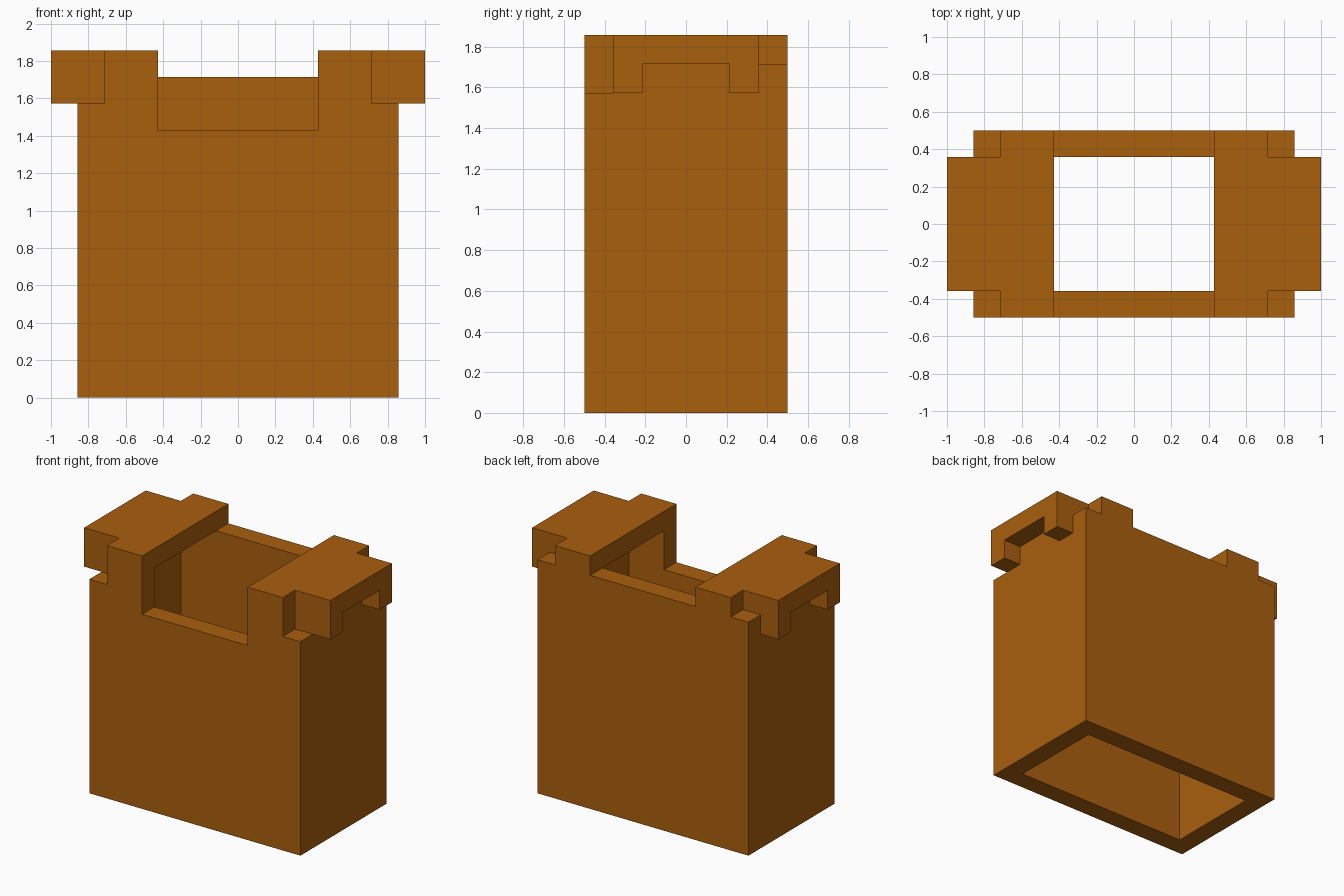
import bpy, bmesh

if "Cube" in bpy.data.objects:
    bpy.data.objects.remove(bpy.data.objects["Cube"])

U = 1 / 7  # the whole model sits on a grid of one seventh

# Solid blocks in grid units: x range (mirrored left/right), y range, z range
BLOCKS = [
    ((0, 6), (-3.5, -2.5), (0, 10)),    # front wall
    ((5, 6), (-3.5, -2.5), (0, 11)),    # front corner step
    ((3, 5), (-3.5, -2.5), (0, 13)),    # front collar post
    ((0, 6), (2.5, 3.5), (0, 12)),      # back wall
    ((3, 5), (2.5, 3.5), (0, 13)),      # back collar tab
    ((5, 6), (-2.5, 2.5), (0, 13)),     # side wall
    ((3, 7), (-2.5, 2.5), (12, 13)),    # shoulder slab
    ((6, 7), (-2.5, -1.5), (11, 13)),   # shoulder arch, front leg
    ((6, 7), (1.5, 2.5), (11, 13)),     # shoulder arch, back leg
]


def cuts(axis):
    vals = {v for b in BLOCKS for v in b[axis]}
    if axis == 0:
        vals |= {-v for v in vals}
    return sorted(vals)


CUTS = [cuts(a) for a in range(3)]


def solid(cell):
    """True if the grid cell lies inside any block."""
    if any(not 0 <= cell[a] < len(CUTS[a]) - 1 for a in range(3)):
        return False
    mid = [(CUTS[a][cell[a]] + CUTS[a][cell[a] + 1]) / 2 for a in range(3)]
    mid[0] = abs(mid[0])
    return any(all(b[a][0] < mid[a] < b[a][1] for a in range(3)) for b in BLOCKS)


# Weld the blocks into one clean skin: only faces between solid and empty
bm = bmesh.new()
verts = {}


def vert(idx):
    if idx not in verts:
        verts[idx] = bm.verts.new([CUTS[a][idx[a]] * U for a in range(3)])
    return verts[idx]


nx, ny, nz = (len(c) - 1 for c in CUTS)
for cell in [(i, j, k) for i in range(nx) for j in range(ny) for k in range(nz)]:
    if not solid(cell):
        continue
    for a in range(3):
        for side in (0, 1):
            near = list(cell)
            near[a] += 2 * side - 1
            if solid(near):
                continue
            b, c = (a + 1) % 3, (a + 2) % 3
            quad = []
            for db, dc in ((0, 0), (1, 0), (1, 1), (0, 1)):
                p = list(cell)
                p[a] += side
                p[b] += db
                p[c] += dc
                quad.append(vert(tuple(p)))
            bm.faces.new(quad if side else quad[::-1])

# Merge coplanar faces
bmesh.ops.dissolve_limit(bm, angle_limit=0.01, verts=bm.verts[:], edges=bm.edges[:])

mesh = bpy.data.meshes.new("torso_armor_shell")
bm.to_mesh(mesh)
bm.free()
shell = bpy.data.objects.new("torso_armor_shell", mesh)
bpy.context.collection.objects.link(shell)

brown = bpy.data.materials.new("orange_brown")
brown.diffuse_color = (0.40, 0.115, 0.004, 1)
brown.use_nodes = True
brown.node_tree.nodes["Principled BSDF"].inputs["Base Color"].default_value = brown.diffuse_color
mesh.materials.append(brown)
